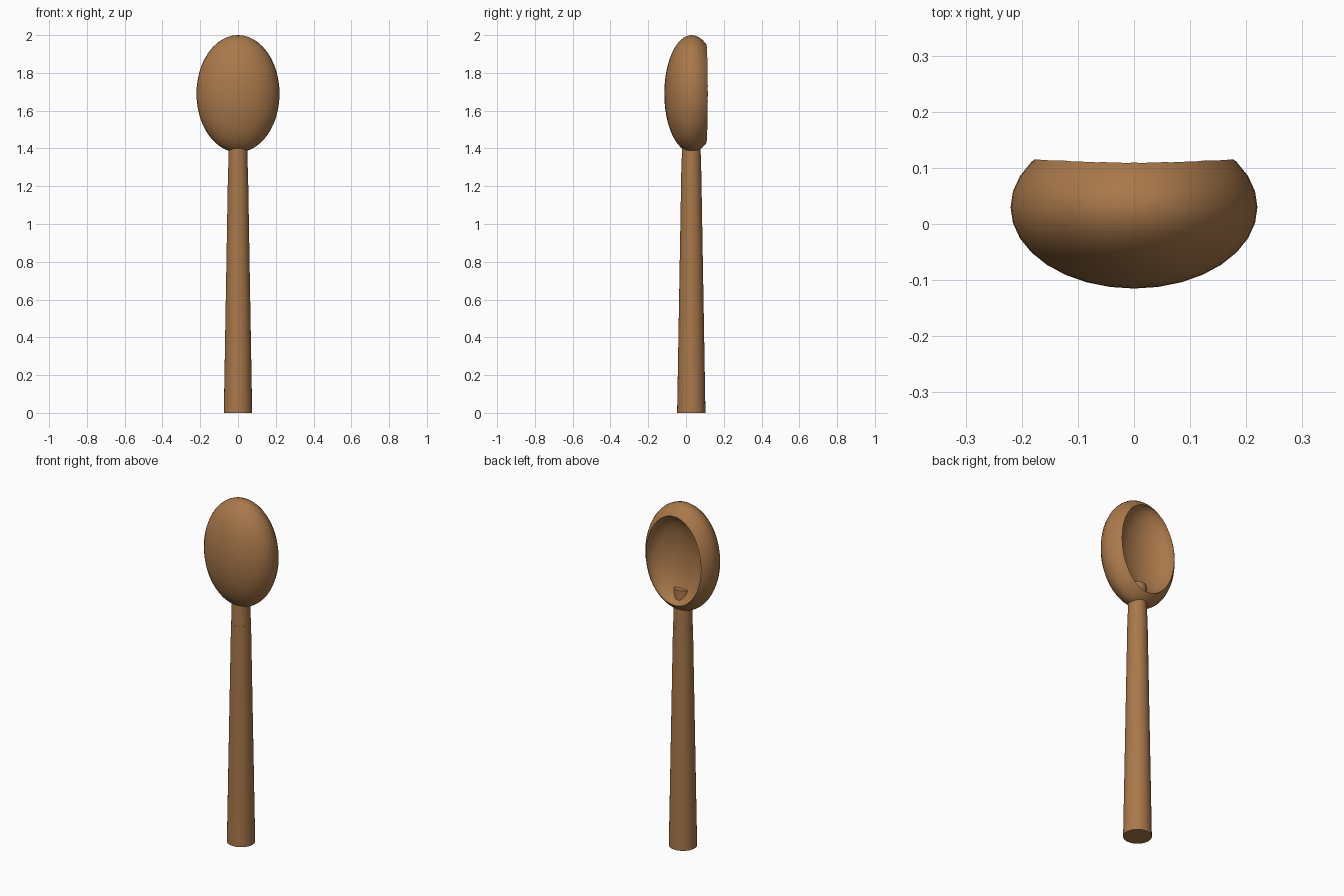
import bpy
import math

if "Cube" in bpy.data.objects:
    bpy.data.objects.remove(bpy.data.objects["Cube"])

wood = bpy.data.materials.new("warm wood")
wood.diffuse_color = (0.40, 0.19, 0.07, 1)
wood.use_nodes = True
wood.node_tree.nodes["Principled BSDF"].inputs["Base Color"].default_value = wood.diffuse_color

AXIS_Y = 0.028   # handle and bowl share this centre line


def smooth(ob, degrees=35):
    bpy.ops.object.select_all(action='DESELECT')
    ob.select_set(True)
    bpy.context.view_layer.objects.active = ob
    bpy.ops.object.shade_smooth_by_angle(angle=math.radians(degrees))


def ellipsoid(name, y, radii):
    bpy.ops.mesh.primitive_uv_sphere_add(segments=32, ring_count=24, radius=1,
                                         location=(0, y, 1.69))
    ob = bpy.context.object
    ob.name = name
    ob.scale = radii
    bpy.ops.object.transform_apply(location=False, rotation=False, scale=True)
    ob.data.materials.append(wood)
    return ob


def tapered_rod(name, z0, z1, r0, r1):
    bpy.ops.mesh.primitive_cone_add(vertices=32, radius1=r0, radius2=r1,
                                    depth=z1 - z0,
                                    location=(0, AXIS_Y, (z0 + z1) / 2))
    ob = bpy.context.object
    ob.name = name
    ob.data.materials.append(wood)
    smooth(ob)
    return ob


# Bowl: an ellipsoid with a shallower ellipsoid hollowed out of its back
bowl = ellipsoid("bowl", AXIS_Y + 0.002, (0.22, 0.145, 0.31))
hollow = ellipsoid("bowl_hollow_cutter", 0.115, (0.177, 0.105, 0.2595))
cut = bowl.modifiers.new("hollow", 'BOOLEAN')
cut.operation = 'DIFFERENCE'
cut.solver = 'EXACT'
cut.object = hollow
bpy.context.view_layer.objects.active = bowl
bpy.ops.object.modifier_apply(modifier=cut.name)
bpy.data.objects.remove(hollow, do_unlink=True)
smooth(bowl)

# Handle, and the neck whose end pokes into the hollow
tapered_rod("handle", 0.0, 1.28, 0.075, 0.053)
tapered_rod("neck", 1.26, 1.505, 0.0525, 0.047)
